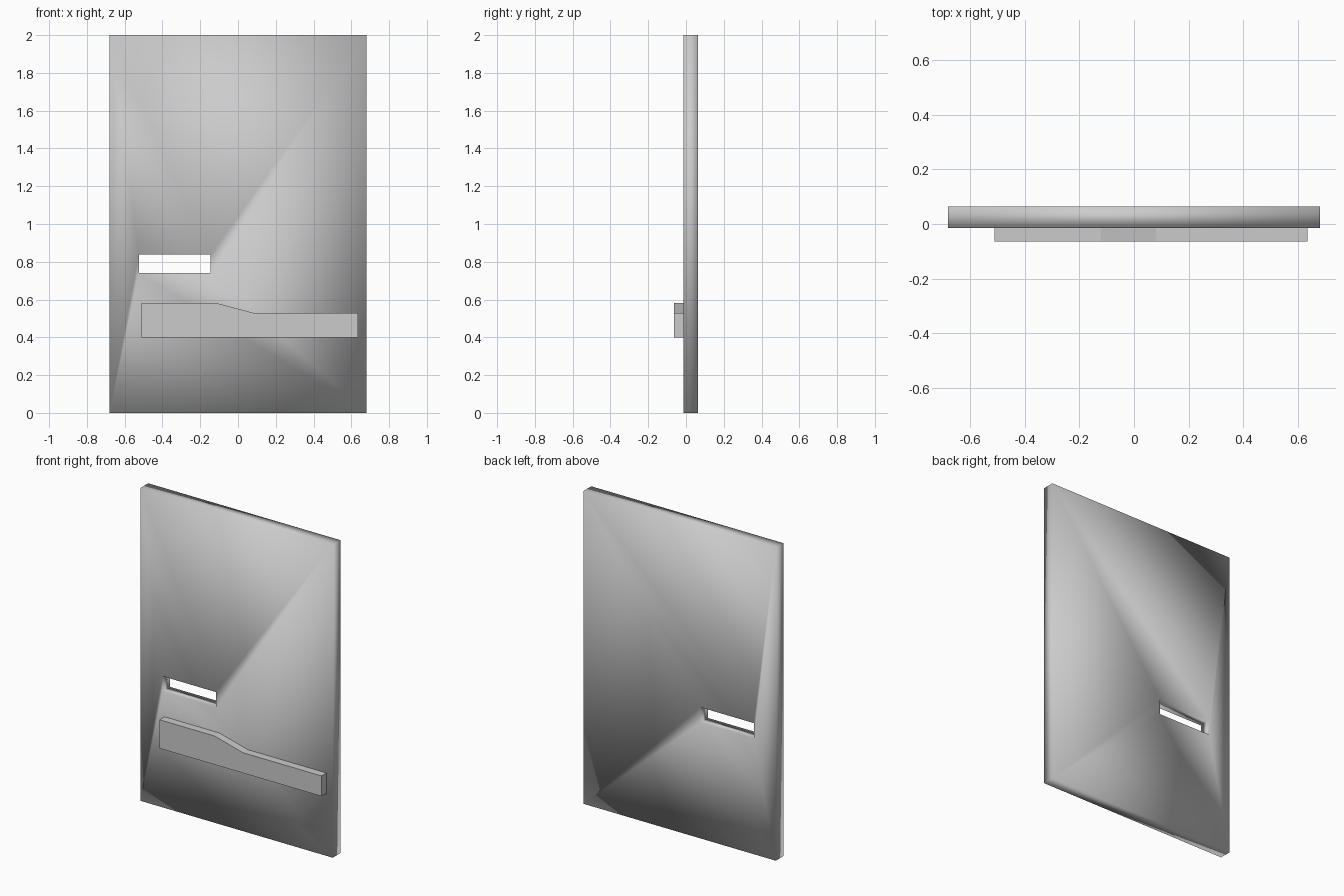
import bpy, bmesh

if "Cube" in bpy.data.objects:
    bpy.data.objects.remove(bpy.data.objects["Cube"])


def make_object(name, bm, smooth=False):
    bmesh.ops.recalc_face_normals(bm, faces=bm.faces)
    for face in bm.faces:
        face.smooth = smooth
    mesh = bpy.data.meshes.new(name)
    bm.to_mesh(mesh)
    bm.free()
    obj = bpy.data.objects.new(name, mesh)
    bpy.context.collection.objects.link(obj)
    return obj


def rect(x0, x1, z0, z1):
    return [(x0, z0), (x1, z0), (x1, z1), (x0, z1)]


def loop(bm, points, y):
    return [bm.verts.new((x, y, z)) for x, z in points]


def bridge(bm, a, b):
    for i in range(len(a)):
        j = (i + 1) % len(a)
        bm.faces.new((a[i], a[j], b[j], b[i]))


FRONT, SEAM, BACK = -0.064, -0.014, 0.064

# Door panel: slab with a rectangular slot, softly shaded all over
bm = bmesh.new()
outer, slot = rect(-0.68, 0.68, 0, 2), rect(-0.525, -0.145, 0.74, 0.838)
rings = [loop(bm, outer, SEAM), loop(bm, outer, BACK),
         loop(bm, slot, BACK), loop(bm, slot, SEAM)]
for i in range(4):
    bridge(bm, rings[i], rings[(i + 1) % 4])
make_object("door_panel", bm, smooth=True)

# Armrest: stepped profile extruded forward from the panel
bm = bmesh.new()
profile = [(-0.51, 0.40), (0.635, 0.40), (0.635, 0.53),
           (0.08, 0.53), (-0.12, 0.583), (-0.51, 0.583)]
front, back = loop(bm, profile, FRONT), loop(bm, profile, SEAM)
bridge(bm, front, back)
bm.faces.new(front)
bm.faces.new(back)
make_object("armrest", bm)
